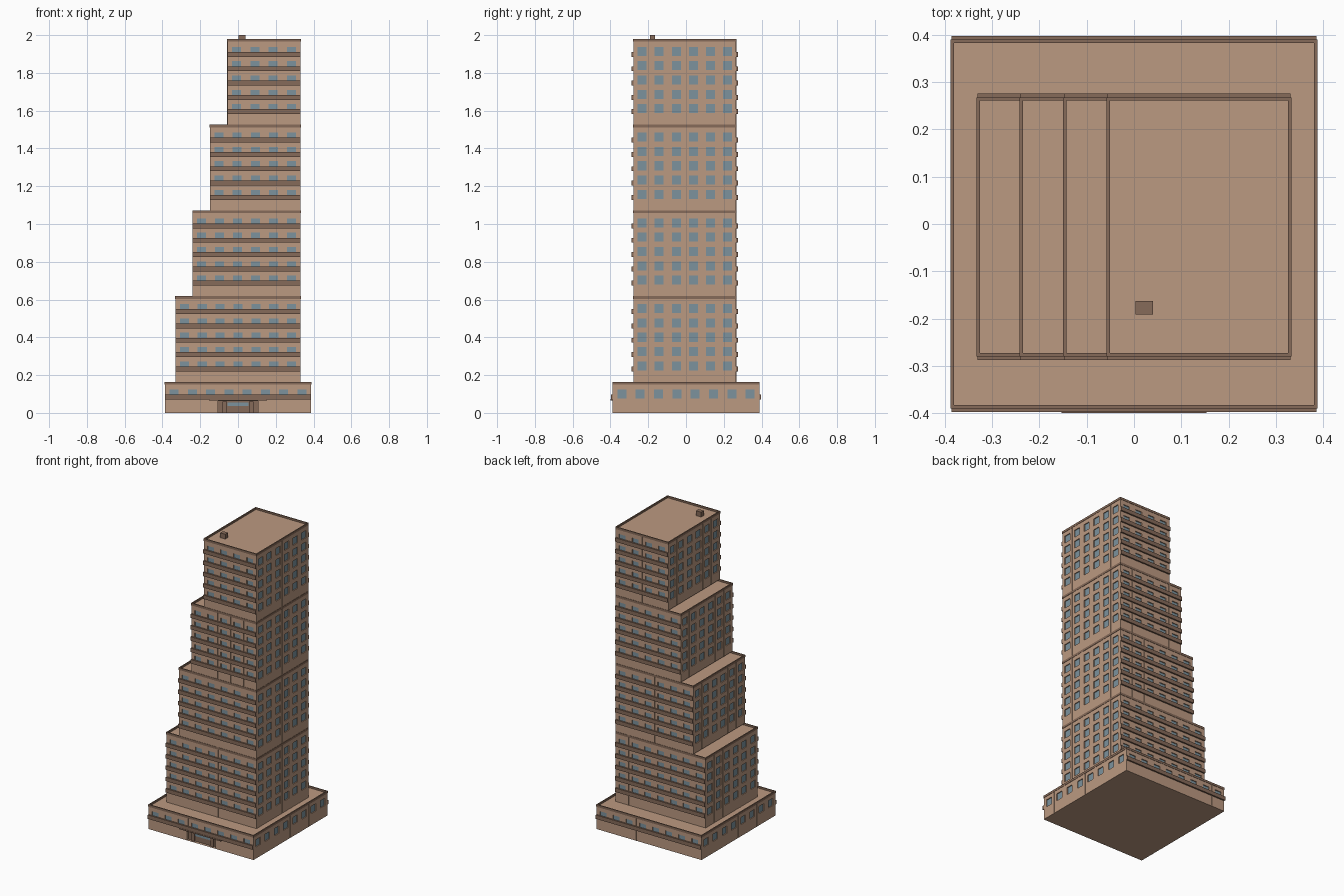
import bpy, bmesh
from mathutils import Vector

if "Cube" in bpy.data.objects:
    bpy.data.objects.remove(bpy.data.objects["Cube"])


def material(name, rgb):
    m = bpy.data.materials.new(name)
    m.diffuse_color = (*rgb, 1)
    m.use_nodes = True
    m.node_tree.nodes["Principled BSDF"].inputs["Base Color"].default_value = m.diffuse_color
    return m


WALL = material("wall_tan", (0.50, 0.32, 0.22))
GLASS = material("glass_blue", (0.20, 0.29, 0.34))
DARK = material("trim_brown", (0.24, 0.145, 0.10))
RECESS, RIM, RIM_H = 0.006, 0.007, 0.012
UP = Vector((0, 0, 1))


def finish(bm, name, mats):
    mesh = bpy.data.meshes.new(name)
    bm.to_mesh(mesh)
    bm.free()
    for m in mats:
        mesh.materials.append(m)
    ob = bpy.data.objects.new(name, mesh)
    bpy.context.collection.objects.link(ob)
    return ob


def add_box(bm, x0, x1, y0, y1, z0, z1):
    vs = bmesh.ops.create_cube(bm, size=1)["verts"]
    for v in vs:
        v.co = ((x0 + x1) / 2 + v.co.x * (x1 - x0),
                (y0 + y1) / 2 + v.co.y * (y1 - y0),
                (z0 + z1) / 2 + v.co.z * (z1 - z0))


def boxes(name, items, mat):
    bm = bmesh.new()
    for b in items:
        add_box(bm, *b)
    return finish(bm, name, [mat])


def add_wall(bm, start, end, z0, z1, holes):
    """Flat wall with recessed rectangles (u0, u1, z0, z1, depth, material)."""
    start, end = Vector((*start, 0)), Vector((*end, 0))
    u = (end - start).normalized()
    n = u.cross(UP)

    def quad(pts, mi=0):
        f = bm.faces.new([bm.verts.new(start + u * a + UP * z - n * d) for a, z, d in pts])
        f.material_index = mi

    us = sorted({round(c, 5) for h in holes for c in h[:2]} | {0, (end - start).length})
    zs = sorted({round(c, 5) for h in holes for c in h[2:4]} | {z0, z1})
    for a, b in zip(us, us[1:]):
        for c, d in zip(zs, zs[1:]):
            mu, mz = (a + b) / 2, (c + d) / 2
            if not any(h[0] < mu < h[1] and h[2] < mz < h[3] for h in holes):
                quad([(a, c, 0), (b, c, 0), (b, d, 0), (a, d, 0)])
    for a, b, c, d, r, mi in holes:
        quad([(a, c, r), (b, c, r), (b, d, r), (a, d, r)], mi)
        ring = [(a, c), (b, c), (b, d), (a, d)]
        for p, q in zip(ring, ring[1:] + ring[:1]):
            quad([(*p, 0), (*q, 0), (*q, r), (*p, r)])


def block(name, x0, x1, y0, y1, z0, z1, cols_x, cols_y, rows, entrance=None):
    # Walls with recessed windows on all four sides
    bm = bmesh.new()
    corners = [(x0, y0), (x1, y0), (x1, y1), (x0, y1)]
    for i in range(4):
        length, cols = (x1 - x0, cols_x) if i % 2 == 0 else (y1 - y0, cols_y)
        bay = length / cols
        holes = [((k + .5) * bay - .024, (k + .5) * bay + .024,
                  zc - .024, zc + .024, RECESS, 1) for k in range(cols) for zc in rows]
        if entrance and i == 0:
            holes.append(entrance)
        add_wall(bm, corners[i], corners[(i + 1) % 4], z0, z1, holes)
    # Roof deck below the rim, and underside
    for z, order in ((z1 - RIM_H, corners), (z0, corners[::-1])):
        bm.faces.new([bm.verts.new((*c, z)) for c in order])
    bmesh.ops.remove_doubles(bm, verts=bm.verts, dist=1e-5)
    finish(bm, name, [WALL, GLASS, DARK])

    # Parapet rim
    e, zb = .002, z1 - RIM_H - .003
    X0, X1, Y0, Y1 = x0 - e, x1 + e, y0 - e, y1 + e
    boxes(name + "_parapet", [
        (X0, X1, Y0, Y0 + RIM, zb, z1), (X0, X1, Y1 - RIM, Y1, zb, z1),
        (X0, X0 + RIM, Y0 + RIM, Y1 - RIM, zb, z1),
        (X1 - RIM, X1, Y0 + RIM, Y1 - RIM, zb, z1)], DARK)

    # Balcony bands on front and back
    bands = []
    for zc in rows:
        bands.append((x0, x1, y0 - .010, y0, zc - .029, zc - .003))
        bands.append((x0, x1, y1, y1 + .010, zc - .029, zc - .003))
    boxes(name + "_balconies", bands, DARK)

    # Thin joints between the bays
    t, p, joints = .002, .0012, []
    for k in range(1, cols_x):
        x = x0 + (x1 - x0) * k / cols_x
        joints += [(x - t, x + t, y0 - p, y0, z0 if not entrance else .066, zb),
                   (x - t, x + t, y1, y1 + p, z0, zb)]
    for k in range(1, cols_y):
        y = y0 + (y1 - y0) * k / cols_y
        joints += [(x0 - p, x0, y - t, y + t, z0, zb), (x1, x1 + p, y - t, y + t, z0, zb)]
    boxes(name + "_joints", joints, WALL)


# Podium with recessed entrance
block("podium", -.386, .386, -.388, .388, 0, .164, 8, 8, [.101],
      entrance=(.386 - .105, .386 + .105, 0, .064, .02, 2))
boxes("entrance_glass", [(-.055, .055, -.372, -.366, .036, .056)], GLASS)
boxes("entrance_frame", [(s * .07 - .012, s * .07 + .012, -.376, -.366, 0, .06)
                         for s in (-1, 1)], DARK)
boxes("entrance_canopy", [(-.153, .153, -.400, -.386, .066, .074)], DARK)

# Four tower tiers, each stepping in on the left
H = .454
for i, left in enumerate((-.331, -.240, -.148, -.056)):
    base = .164 + i * H
    lo = base - RIM_H if i == 0 else base
    rows = [base + .085 + k * .0757 for k in range(5)]
    block(f"tier_{i + 1}", left, .331, -.278, .266, lo, base + H, 7 - i, 6, rows)

# Rooftop unit
boxes("rooftop_unit", [(.003, .040, -.191, -.163, 1.965, 2.0)], DARK)
